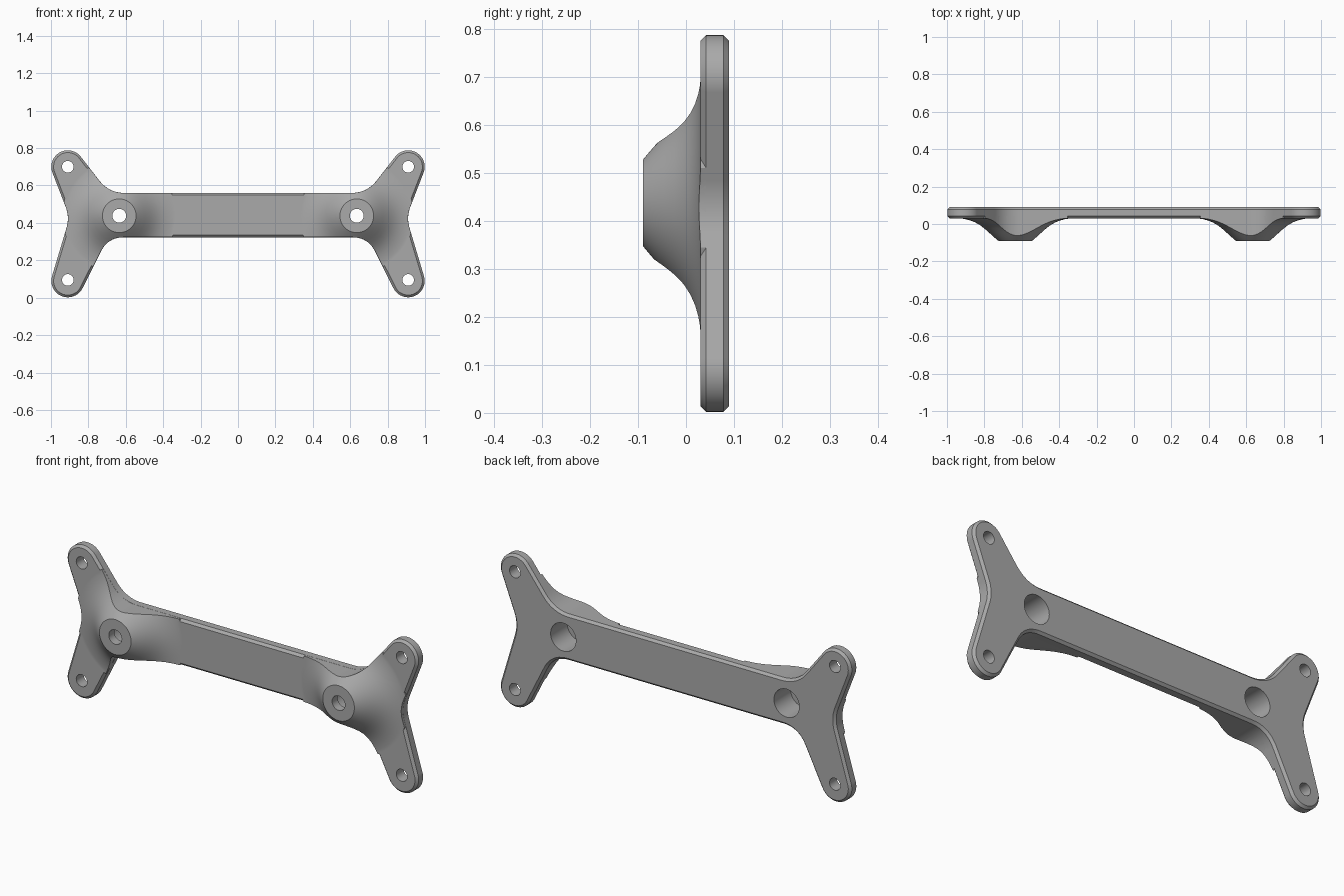
import bpy, bmesh, math
from mathutils import Vector

cube = bpy.data.objects.get("Cube")
if cube:
    bpy.data.objects.remove(cube)

grey = bpy.data.materials.new("satin grey")
grey.use_nodes = True
grey.diffuse_color = (0.4, 0.4, 0.4, 1)
grey.node_tree.nodes["Principled BSDF"].inputs["Base Color"].default_value = grey.diffuse_color

BOSS_X, BOSS_Z = 0.635, 0.438
ARM_X, TOP_Z, LOW_Z, END_R = 0.91, 0.70, 0.09, 0.088


def arc(cx, cz, r, start, end, n):
    angles = [math.radians(start + (end - start) * i / n) for i in range(n + 1)]
    return [Vector((cx + r * math.cos(a), cz + r * math.sin(a))) for a in angles]


def fillet(before, corner, after, size, n=10):
    a = corner + (before - corner).normalized() * size
    b = corner + (after - corner).normalized() * size
    steps = [i / n for i in range(n + 1)]
    return [a * (1 - t) ** 2 + corner * 2 * t * (1 - t) + b * t * t for t in steps]


def inset(points, d):
    """Move a clockwise outline inwards by d."""
    result = []
    for i, p in enumerate(points):
        e1 = (p - points[i - 1]).normalized()
        e2 = (points[(i + 1) % len(points)] - p).normalized()
        n1, n2 = Vector((e1.y, -e1.x)), Vector((e2.y, -e2.x))
        result.append(p + (n1 + n2) * d / (1 + n1.dot(n2)))
    return result


def loft(name, sections):
    """Closed solid through (outline, y) sections."""
    bm = bmesh.new()
    rings = [[bm.verts.new((p.x, y, p.y)) for p in pts] for pts, y in sections]
    for a, b in zip(rings, rings[1:]):
        for i in range(len(a)):
            j = (i + 1) % len(a)
            bm.faces.new((a[i], a[j], b[j], b[i]))
    bm.faces.new(rings[0])
    bm.faces.new(rings[-1])
    bmesh.ops.recalc_face_normals(bm, faces=bm.faces)
    mesh = bpy.data.meshes.new(name)
    bm.to_mesh(mesh)
    bm.free()
    mesh.materials.append(grey)
    obj = bpy.data.objects.new(name, mesh)
    bpy.context.scene.collection.objects.link(obj)
    return obj


def lathe(name, x, z, profile, n=48):
    return loft(name, [(arc(x, z, r, 0, 360, n)[:-1], y) for r, y in profile])


def combine(obj, tool, operation):
    """Apply a boolean and remove the tool."""
    mod = obj.modifiers.new(operation, 'BOOLEAN')
    mod.operation, mod.object, mod.solver = operation, tool, 'EXACT'
    graph = bpy.context.evaluated_depsgraph_get()
    mesh = bpy.data.meshes.new_from_object(obj.evaluated_get(graph))
    obj.modifiers.clear()
    obj.data = mesh
    bpy.data.objects.remove(tool)


# Outline: bar with two splayed arms at each end
top_end = arc(ARM_X, TOP_Z, END_R, 142, -21, 24)
low_end = arc(ARM_X, LOW_Z, END_R, 17, -154, 24)
bar_top, bar_low = Vector((0.69, 0.56)), Vector((0.695, 0.323))
waist = Vector((0.9, 0.43))
half = fillet(Vector((0, bar_top.y)), bar_top, top_end[0], 0.085)
half += top_end + fillet(top_end[-1], waist, low_end[0], 0.06) + low_end
half += fillet(low_end[-1], bar_low, Vector((0, bar_low.y)), 0.085)
outline = half + [Vector((-p.x, p.y)) for p in reversed(half)]

# Chamfered plate
slim = inset(outline, 0.012)
bracket = loft("bracket", [(slim, 0.03), (outline, 0.042), (outline, 0.078), (slim, 0.09)])

# Flared bosses, trimmed to the outline
flare = [(0.09, -0.09), (0.115, -0.069), (0.14, -0.046), (0.165, -0.024), (0.19, -0.005),
         (0.215, 0.009), (0.24, 0.019), (0.265, 0.0255), (0.285, 0.0287), (0.305, 0.0305), (0.305, 0.06)]
for side in (-1, 1):
    boss = lathe("boss", side * BOSS_X, BOSS_Z, flare, 96)
    trim = loft("trim", [(inset(outline, 0.0004), -0.2), (inset(outline, 0.0004), 0.07)])
    combine(boss, trim, 'INTERSECT')
    combine(bracket, boss, 'UNION')

# Arm holes, boss holes and rear counterbores
for side in (-1, 1):
    for z in (TOP_Z, LOW_Z + 0.005):
        combine(bracket, lathe("arm_hole", side * ARM_X, z, [(0.031, -0.2), (0.031, 0.2)]), 'DIFFERENCE')
    bore = [(0.037, -0.2), (0.037, -0.045), (0.072, -0.045), (0.072, 0.2)]
    combine(bracket, lathe("boss_hole", side * BOSS_X, BOSS_Z, bore), 'DIFFERENCE')

# Smooth curved walls, crisp chamfers
bpy.ops.object.select_all(action='DESELECT')
bracket.select_set(True)
bpy.context.view_layer.objects.active = bracket
bpy.ops.object.shade_smooth_by_angle(angle=math.radians(25))
weighted = bracket.modifiers.new("flat faces", 'WEIGHTED_NORMAL')
weighted.keep_sharp = True
